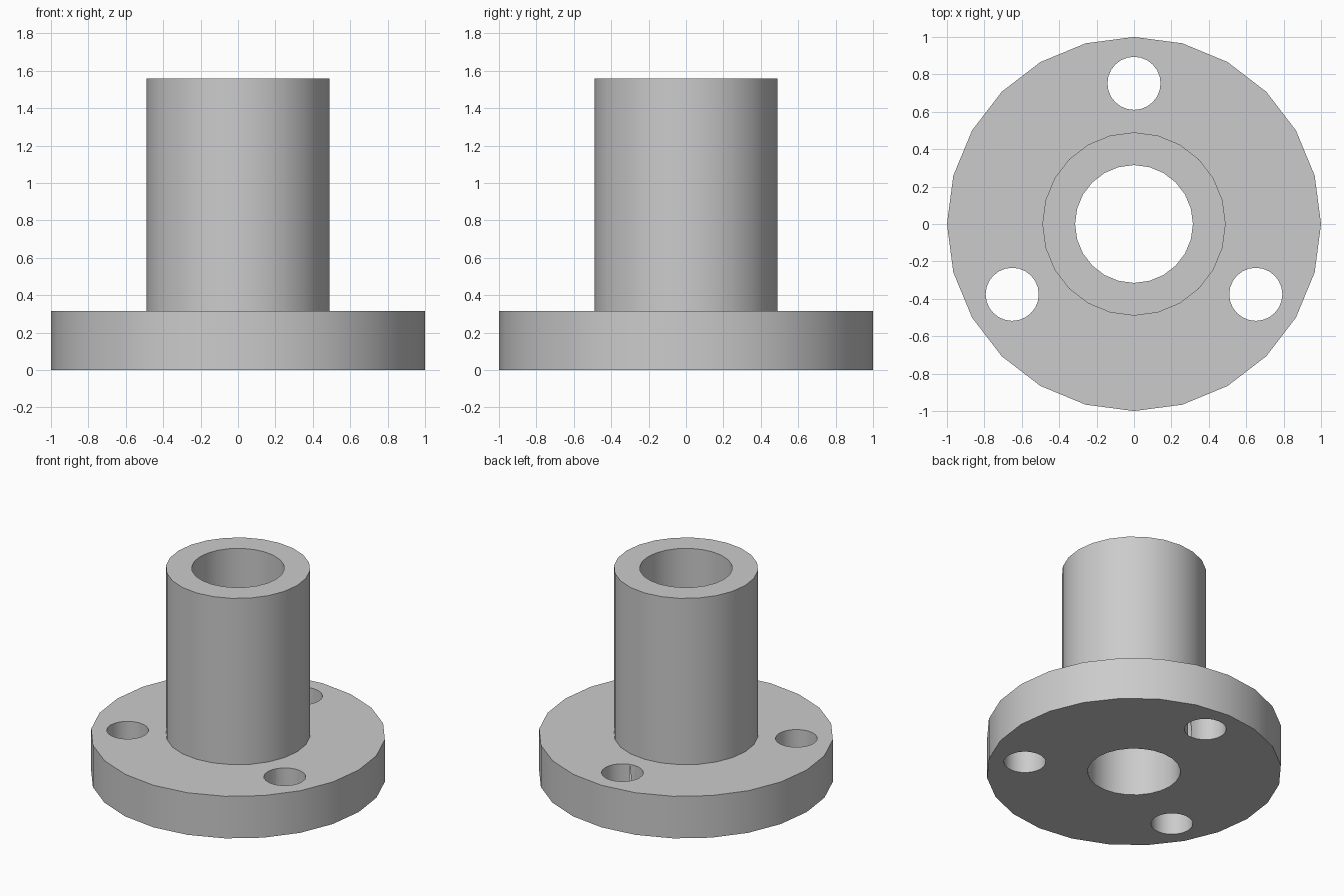
import bpy
import bmesh
from math import cos, sin, pi, radians

SIDES = 24
FLANGE_R, TUBE_R, BORE_R = 1.0, 0.49, 0.315
FLANGE_H, TOTAL_H = 0.315, 1.56
BOLT_R, BOLT_CIRCLE = 0.142, 0.752

cube = bpy.data.objects.get("Cube")
if cube:
    bpy.data.objects.remove(cube, do_unlink=True)

grey = bpy.data.materials.new("plain grey")
grey.use_nodes = True
grey.diffuse_color = (0.6, 0.6, 0.6, 1)
grey.node_tree.nodes["Principled BSDF"].inputs["Base Color"].default_value = grey.diffuse_color


def lathe(name, profile):
    """Turn a closed (radius, height) profile around the z axis."""
    bm = bmesh.new()
    rings = []
    for i in range(SIDES):
        a = 2 * pi * i / SIDES
        rings.append([bm.verts.new((r * cos(a), r * sin(a), z)) for r, z in profile])
    n = len(profile)
    for i in range(SIDES):
        here, after = rings[i], rings[(i + 1) % SIDES]
        for j in range(n):
            k = (j + 1) % n
            bm.faces.new((here[j], after[j], after[k], here[k]))
    bmesh.ops.recalc_face_normals(bm, faces=bm.faces)
    mesh = bpy.data.meshes.new(name)
    bm.to_mesh(mesh)
    bm.free()
    obj = bpy.data.objects.new(name, mesh)
    bpy.context.collection.objects.link(obj)
    mesh.materials.append(grey)
    return obj


# Flange and tube as one solid with a through bore
bushing = lathe("flanged_bushing", [
    (BORE_R, 0), (FLANGE_R, 0), (FLANGE_R, FLANGE_H),
    (TUBE_R, FLANGE_H), (TUBE_R, TOTAL_H), (BORE_R, TOTAL_H),
])

# Three bolt holes evenly spaced through the flange
cutters = []
for i in range(3):
    a = radians(90 + 120 * i)
    bpy.ops.mesh.primitive_cylinder_add(
        vertices=SIDES, radius=BOLT_R, depth=2 * FLANGE_H,
        location=(BOLT_CIRCLE * cos(a), BOLT_CIRCLE * sin(a), FLANGE_H / 2))
    cutter = bpy.context.object
    cutter.name = "bolt_hole_cutter"
    cutter.hide_render = True
    cutter.data.materials.append(grey)
    cut = bushing.modifiers.new("bolt_hole", "BOOLEAN")
    cut.operation = "DIFFERENCE"
    cut.solver = "EXACT"
    cut.object = cutter
    cutters.append(cutter)

# Apply the cuts, then drop the cutters
bpy.ops.object.select_all(action="DESELECT")
bushing.select_set(True)
bpy.context.view_layer.objects.active = bushing
for name in [m.name for m in bushing.modifiers]:
    bpy.ops.object.modifier_apply(modifier=name)
for cutter in cutters:
    bpy.data.objects.remove(cutter, do_unlink=True)

# Smooth round walls, crisp rims
bpy.ops.object.shade_smooth_by_angle(angle=radians(30))
